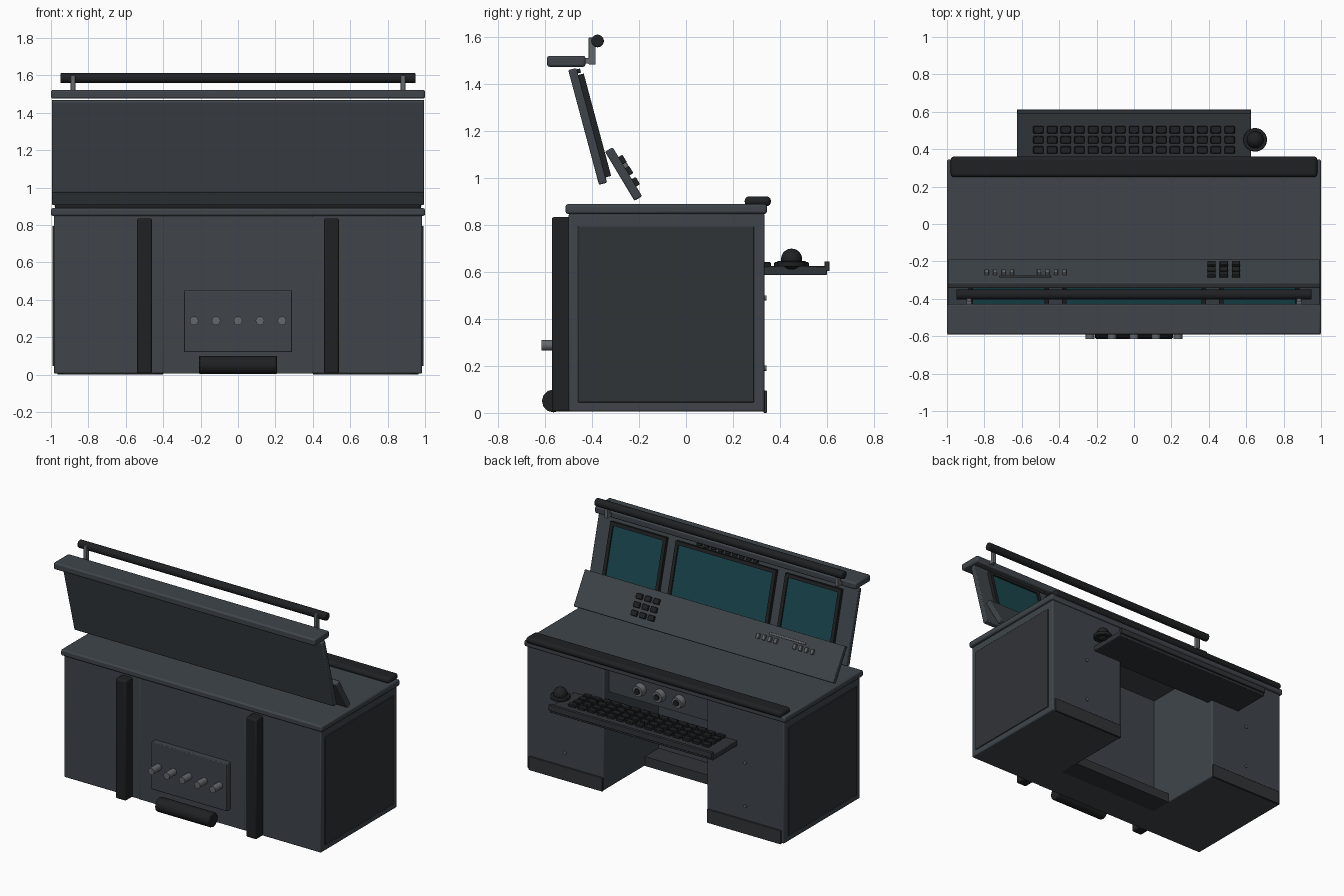
import bpy, bmesh, math
from mathutils import Matrix, Vector

if "Cube" in bpy.data.objects:
    bpy.data.objects.remove(bpy.data.objects["Cube"])


def material(name, rgb):
    m = bpy.data.materials.new(name)
    m.diffuse_color = (*rgb, 1)
    m.use_nodes = True
    m.node_tree.nodes["Principled BSDF"].inputs["Base Color"].default_value = m.diffuse_color
    return m


BODY = material("body_grey", (0.05, 0.06, 0.07))
PANEL = material("side_grey", (0.03, 0.033, 0.038))
DARK = material("rubber_dark", (0.014, 0.015, 0.016))
METAL = material("metal", (0.13, 0.14, 0.15))
SCREEN = material("screen_teal", (0.01, 0.06, 0.075))


def finish(name, bm, mat, M=None, bevel=0.0, segments=2):
    me = bpy.data.meshes.new(name)
    bm.normal_update()
    bm.to_mesh(me)
    bm.free()
    ob = bpy.data.objects.new(name, me)
    bpy.context.collection.objects.link(ob)
    me.materials.append(mat)
    if M is not None:
        ob.matrix_world = M
    if bevel:
        mod = ob.modifiers.new("bevel", 'BEVEL')
        mod.width, mod.segments = bevel, segments
    bpy.ops.object.select_all(action='DESELECT')
    ob.select_set(True)
    bpy.context.view_layer.objects.active = ob
    bpy.ops.object.shade_smooth_by_angle(angle=math.radians(35))
    return ob


def boxes(name, spans, mat, M=None, bevel=0.0, segments=2):
    """One object from boxes given as (x0, x1, y0, y1, z0, z1)."""
    bm = bmesh.new()
    for x0, x1, y0, y1, z0, z1 in spans:
        T = Matrix.Translation(((x0 + x1) / 2, (y0 + y1) / 2, (z0 + z1) / 2))
        bmesh.ops.create_cube(bm, size=1, matrix=T @ Matrix.Diagonal((x1 - x0, y1 - y0, z1 - z0, 1)))
    return finish(name, bm, mat, M, bevel, segments)


def mirrored(x0, x1, *rest):
    return [(x0, x1, *rest), (-x1, -x0, *rest)]


def cylinders(name, centres, r, length, axis, mat, sides=24, r2=None, bevel=0.0):
    rot = {'X': Matrix.Rotation(math.pi / 2, 4, 'Y'),
           'Y': Matrix.Rotation(-math.pi / 2, 4, 'X'), 'Z': Matrix()}[axis]
    bm = bmesh.new()
    for c in centres:
        bmesh.ops.create_cone(bm, cap_ends=True, segments=sides, radius1=r,
                              radius2=r if r2 is None else r2, depth=length,
                              matrix=Matrix.Translation(c) @ rot)
    ob = finish(name, bm, mat, None, bevel)
    if bevel:
        ob.modifiers["bevel"].limit_method = 'ANGLE'
        ob.modifiers["bevel"].angle_limit = math.radians(50)
    return ob


# cabinet: two pedestals joined at the rear, open knee space on the +y side
boxes("pedestals", mirrored(0.395, 0.985, -0.50, 0.335, 0.005, 0.85), BODY, bevel=0.008)
boxes("rear_wall", [(-0.41, 0.41, -0.497, -0.265, 0.005, 0.85)], BODY)
boxes("foot_rest", [(-0.40, 0.40, -0.27, -0.115, 0.005, 0.07)], PANEL)
boxes("knee_apron", [(-0.40, 0.40, 0.25, 0.28, 0.67, 0.85)], BODY)
boxes("side_panels", mirrored(0.97, 0.991, -0.46, 0.29, 0.045, 0.795), PANEL, bevel=0.003)
boxes("kick_plates", mirrored(0.40, 0.965, 0.33, 0.345, 0.0, 0.095), PANEL, bevel=0.003)
cylinders("door_screws", [(x, 0.337, z) for x in (-0.69, 0.69) for z in (0.19, 0.49)],
          0.011, 0.012, 'Y', METAL, 12)
cylinders("apron_knobs", [(x, 0.30, 0.752) for x in (-0.15, 0, 0.15)], 0.042, 0.04, 'Y',
          METAL, 24, 0.036)
cylinders("apron_knob_caps", [(x, 0.322, 0.752) for x in (-0.15, 0, 0.15)], 0.02, 0.014, 'Y',
          DARK, 16)

# worktop and padded wrist rest
boxes("worktop", [(-1.0, 1.0, -0.513, 0.345, 0.848, 0.89)], BODY, bevel=0.01)
boxes("wrist_rest", [(-0.98, 0.98, 0.25, 0.362, 0.88, 0.923)], DARK, bevel=0.02, segments=4)

# rear cable ducts, connector plate and cable roll
boxes("cable_ducts", mirrored(0.46, 0.54, -0.572, -0.49, 0.005, 0.835), DARK, bevel=0.01)
boxes("connector_plate", [(-0.29, 0.29, -0.535, -0.49, 0.12, 0.45)], BODY, bevel=0.005)
cylinders("connectors", [(x * 0.1175, -0.57, 0.288) for x in range(-2, 3)],
          0.023, 0.09, 'Y', METAL, 20)
cylinders("cable_roll", [(0, -0.565, 0.051)], 0.049, 0.415, 'X', DARK, 12, bevel=0.005)

# keyboard tray, keys and trackball
boxes("keyboard_tray", [(-0.625, 0.625, 0.29, 0.60, 0.587, 0.625)], PANEL, bevel=0.004)
boxes("tray_lip", [(-0.625, 0.625, 0.59, 0.612, 0.605, 0.645)], PANEL, bevel=0.003)
keys = []
for i in range(15):
    for j in range(4):
        x, y = (i - 7) * 0.073, 0.342 + j * 0.054
        keys.append((x - 0.028, x + 0.028, y - 0.02, y + 0.02, 0.62, 0.642))
boxes("keys", keys, DARK, bevel=0.004, segments=1)
cylinders("trackball_base", [(0.648, 0.45, 0.635)], 0.063, 0.024, 'Z', DARK, 32, bevel=0.005)
bm = bmesh.new()
bmesh.ops.create_uvsphere(bm, u_segments=24, v_segments=14, radius=0.045,
                          matrix=Matrix.Translation((0.648, 0.45, 0.655)))
finish("trackball", bm, DARK)

# tilted control desk: local y is the face normal, local z runs up the slope
desk = Matrix.Translation((0, -0.266, 1.018)) @ Matrix.Rotation(math.radians(31), 4, 'X')
boxes("control_desk", [(-0.995, 0.995, -0.019, 0.019, -0.122, 0.122)], BODY, desk, 0.006)
boxes("keypad_buttons", [(x - 0.022, x + 0.022, 0.01, 0.038, z - 0.018, z + 0.018)
                         for x in (0.415, 0.48, 0.545) for z in (-0.055, 0, 0.055)],
      DARK, desk, 0.004)
boxes("toggle_switches", [(c + k * 0.045 - 0.011, c + k * 0.045 + 0.011, 0.01, 0.036, 0.012, 0.046)
                          for c in (-0.44, -0.72) for k in (-1.5, -0.5, 0.5, 1.5)],
      METAL, desk, 0.003)
boxes("switch_bar", [(-0.72, -0.445, 0.01, 0.028, 0.058, 0.072)], METAL, desk, 0.003)

# tilted monitor wall with three framed screens
wall = Matrix.Translation((0, -0.419, 1.221)) @ Matrix.Rotation(math.radians(15), 4, 'X')
boxes("monitor_wall", [(-0.995, 0.995, -0.018, 0.018, -0.253, 0.253)], BODY, wall, 0.006)
for label, cx, w in (("left", -0.67, 0.43), ("centre", 0, 0.77), ("right", 0.67, 0.43)):
    a, b, lo, hi, t = cx - w / 2, cx + w / 2, -0.23, 0.222, 0.024
    boxes(label + "_screen_frame", [(a, b, 0.015, 0.042, lo, lo + t), (a, b, 0.015, 0.042, hi - t, hi),
                                    (a, a + t, 0.015, 0.042, lo + t, hi - t),
                                    (b - t, b, 0.015, 0.042, lo + t, hi - t)], DARK, wall)
    boxes(label + "_screen", [(a + t, b - t, 0.015, 0.033, lo + t, hi - t)], SCREEN, wall)
boxes("indicator_row", [(k * 0.054 - 0.018, k * 0.054 + 0.018, 0.01, 0.032, 0.229, 0.247)
                        for k in range(-4, 5)], DARK, wall, 0.003)

# hood and handrail
boxes("hood", [(-1.0, 1.0, -0.592, -0.428, 1.475, 1.522)], BODY, bevel=0.01)
boxes("rail_brackets", mirrored(0.87, 0.895, -0.415, -0.385, 1.485, 1.6), METAL, bevel=0.003)
boxes("rail_bracket_feet", mirrored(0.87, 0.895, -0.435, -0.4, 1.488, 1.512), METAL)
cylinders("handrail", [(0, -0.377, 1.585)], 0.027, 1.9, 'X', DARK, 24, bevel=0.006)
